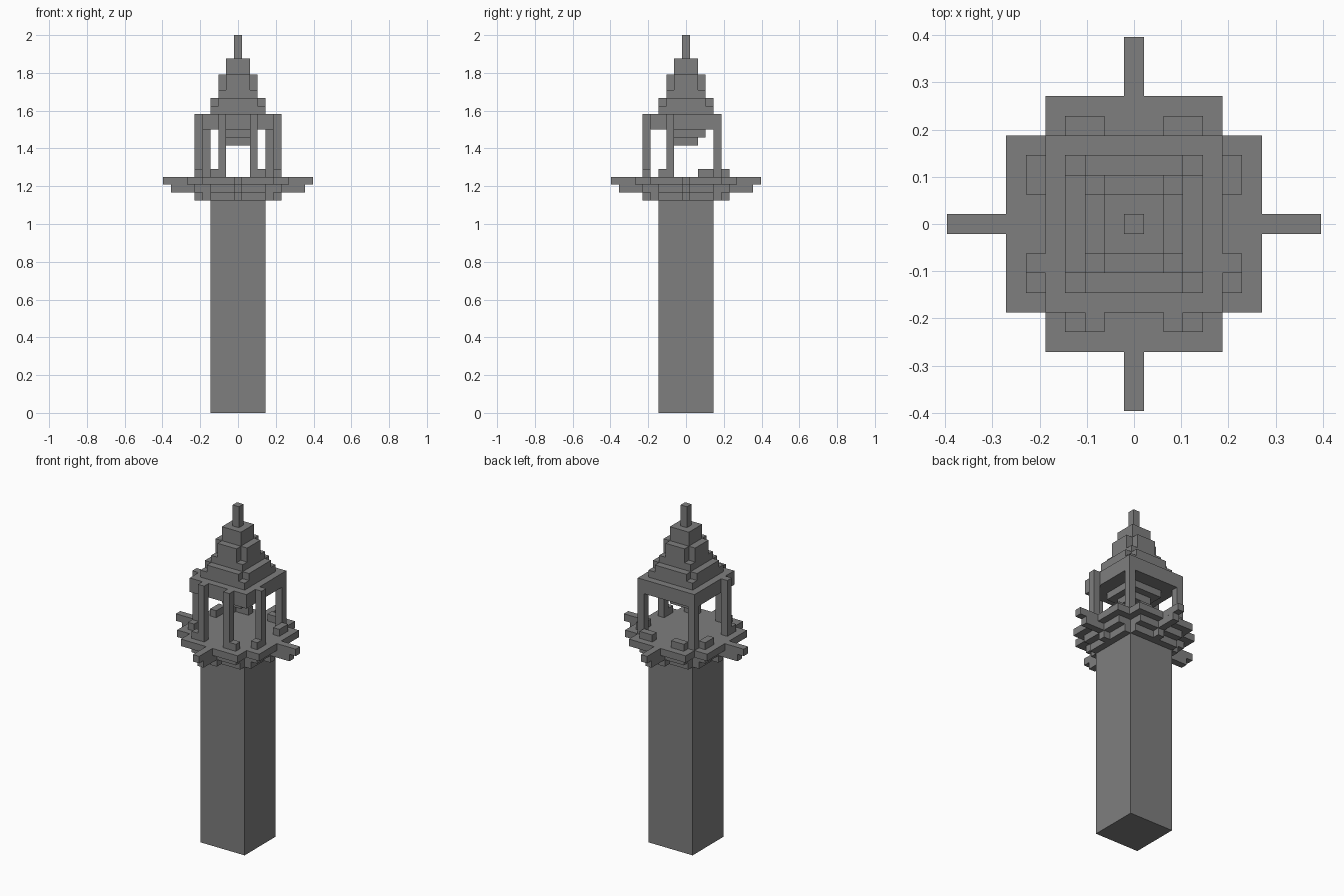
import bpy, bmesh

if "Cube" in bpy.data.objects:
    bpy.data.objects.remove(bpy.data.objects["Cube"], do_unlink=True)

U = 2 / 48  # one block

stone = bpy.data.materials.new("stone grey")
stone.use_nodes = True
colour = (0.21, 0.21, 0.21, 1)
stone.diffuse_color = colour
stone.node_tree.nodes["Principled BSDF"].inputs["Base Color"].default_value = colour


def prism(name, outline, z0, z1):
    """Extrude a plan outline, in blocks, from z0 to z1."""
    bm = bmesh.new()
    base = bm.faces.new([bm.verts.new((x * U, y * U, z0 * U)) for x, y in outline])
    top = bmesh.ops.extrude_face_region(bm, geom=[base])["geom"]
    bmesh.ops.translate(bm, vec=(0, 0, (z1 - z0) * U),
                        verts=[v for v in top if isinstance(v, bmesh.types.BMVert)])
    bmesh.ops.recalc_face_normals(bm, faces=bm.faces)
    mesh = bpy.data.meshes.new(name)
    bm.to_mesh(mesh)
    bm.free()
    mesh.materials.append(stone)
    obj = bpy.data.objects.new(name, mesh)
    bpy.context.collection.objects.link(obj)
    return obj


def box(name, x0, x1, y0, y1, z0, z1):
    return prism(name, [(x0, y0), (x1, y0), (x1, y1), (x0, y1)], z0, z1)


def square(name, r, z0, z1):
    return box(name, -r, r, -r, r, z0, z1)


def cross(name, a, b, z0, z1, arm=None):
    """Four-way symmetric cross plan, with an optional thin arm on each side."""
    side = [(a, -b)]
    if arm:
        side += [(a, -.5), (arm, -.5), (arm, .5), (a, .5)]
    side += [(a, b), (b, b)]
    outline = []
    for _ in range(4):
        outline += side
        side = [(-y, x) for x, y in side]
    return prism(name, outline, z0, z1)


# Shaft and corbelled balcony
square("shaft", 3.5, 0, 27)
cross("balcony_lower_corbel", 4.5, 3.5, 27, 28, 5.5)
cross("balcony_upper_corbel", 5.5, 3.5, 28, 29, 8.5)
cross("balcony_deck", 6.5, 4.5, 29, 30, 9.5)

# Belfry posts and low railing blocks, mirrored left to right
for s, tag in ((1, "left"), (-1, "right")):
    def part(name, x0, x1, y0, y1, z0, z1):
        lo, hi = sorted((s * x0, s * x1))
        box(f"{tag}_{name}", lo, hi, y0, y1, z0, z1)

    part("front_post", 1.5, 2.5, -5.5, -4.5, 30, 38)
    part("side_post", 4.5, 5.5, -2.5, -1.5, 30, 38)
    part("back_corner_post", 3.5, 4.5, 3.5, 4.5, 30, 36)
    part("front_railing", 2.5, 3.5, -5.5, -4.5, 30, 31)
    part("back_railing", 1.5, 3.5, 4.5, 5.5, 30, 31)
    part("front_side_railing", 4.5, 5.5, -3.5, -2.5, 30, 31)
    part("back_side_railing", 4.5, 5.5, 1.5, 3.5, 30, 31)

# Belfry ceiling with stepped pendant
square("pendant_tip", 1.5, 34, 35)
square("pendant_step", 2.5, 35, 36)
square("belfry_ceiling", 4.5, 36, 38)

# Stepped spire
square("spire_base", 3.5, 38, 39)
cross("spire_base_step", 3.5, 2.5, 39, 40)
square("spire_middle", 2.5, 40, 41)
cross("spire_middle_step", 2.5, 1.5, 41, 43)
square("spire_top", 1.5, 43, 45)
square("finial", .5, 45, 48)
